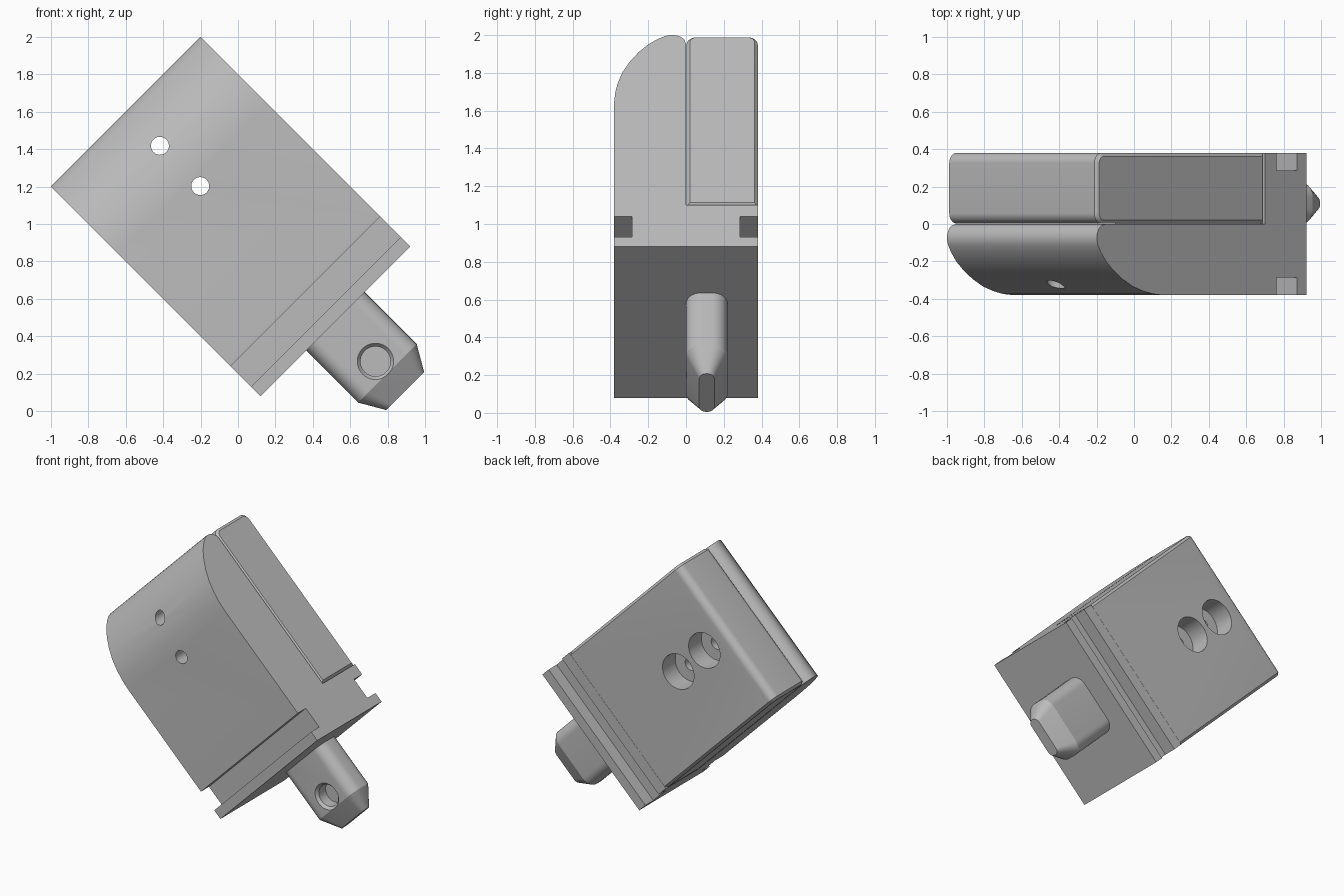
import bpy, bmesh, math
from mathutils import Vector

cube = bpy.data.objects.get("Cube")
if cube:
    bpy.data.objects.remove(cube)

# Tilted frame: U runs down the length, V across the width, Y is depth
S = math.sqrt(0.5)
U, V, Y = Vector((S, 0, -S)), Vector((S, 0, S)), Vector((0, 1, 0))
V0, V1 = 0.141, 1.274
MID = (V0 + V1) / 2

grey = bpy.data.materials.new("satin grey")
grey.use_nodes = True
colour = (0.5, 0.5, 0.5, 1)
grey.diffuse_color = colour
for node in grey.node_tree.nodes:
    if node.type == 'BSDF_PRINCIPLED':
        node.inputs["Base Color"].default_value = colour


def loft(name, rings):
    """Closed solid through rings of (u, v, y) points."""
    bm = bmesh.new()
    loops = [[bm.verts.new(U * u + V * v + Y * y) for u, v, y in ring] for ring in rings]
    n = len(loops[0])
    for a, b in zip(loops, loops[1:]):
        for i in range(n):
            j = (i + 1) % n
            bm.faces.new((a[i], a[j], b[j], b[i]))
    bm.faces.new(loops[0])
    bm.faces.new(loops[-1])
    bmesh.ops.recalc_face_normals(bm, faces=bm.faces)
    mesh = bpy.data.meshes.new(name)
    bm.to_mesh(mesh)
    bm.free()
    mesh.materials.append(grey)
    obj = bpy.data.objects.new(name, mesh)
    bpy.context.collection.objects.link(obj)
    return obj


def rounded_box(a0, a1, b0, b1, radii, steps=8):
    """Rectangle outline with one radius per corner, counter-clockwise from (a1, b1)."""
    corners = [(a1, b1, -1, -1), (a0, b1, 1, -1), (a0, b0, 1, 1), (a1, b0, -1, 1)]
    pts = []
    for k, ((a, b, sa, sb), r) in enumerate(zip(corners, radii)):
        for i in range(steps + 1 if r else 1):
            t = math.pi / 2 * (k + i / steps)
            pts.append((a + sa * r + r * math.cos(t), b + sb * r + r * math.sin(t)))
    return pts


def drill(name, u, profile, sides=40):
    """Round cutter along Y from (y, radius) pairs."""
    angles = [2 * math.pi * i / sides for i in range(sides)]
    cutter = loft(name, [[(u + r * math.cos(t), MID + r * math.sin(t), y) for t in angles]
                         for y, r in profile])
    cutter.hide_render = True
    return cutter


def cut(obj, cutters):
    for c in cutters:
        mod = obj.modifiers.new("hole", 'BOOLEAN')
        mod.operation = 'DIFFERENCE'
        mod.solver = 'EXACT'
        mod.object = c
    graph = bpy.context.evaluated_depsgraph_get()
    mesh = bpy.data.meshes.new_from_object(obj.evaluated_get(graph))
    obj.modifiers.clear()
    obj.data = mesh


# Front body: curved nose, solid foot and a groove on each side
groove = [(-0.042, 0.38), (-0.042, 0.285), (-0.198, 0.285), (-0.198, 0.38)]
nose = [(-1.06, -0.38), (-1.13, -0.374), (-1.2, -0.36), (-1.28, -0.335), (-1.36, -0.295),
        (-1.43, -0.248), (-1.485, -0.2), (-1.525, -0.15), (-1.548, -0.11), (-1.556, -0.08),
        (-1.552, -0.05), (-1.54, -0.025), (-1.52, -0.008), (-1.486, 0)]
outline = ([(0.03, -0.38)] + [(u, -y) for u, y in groove] + nose
           + [(-0.283, 0), (-0.283, 0.38)] + groove[::-1] + [(0.03, 0.38)])
body = loft("front_body", [[(u, v, y) for u, y in outline] for v in (V0, V1)])

# Back plate: rounded top edges, chamfered sides
rings = []
for v, inset in ((V0, 0.018), (V0 + 0.018, 0), (V1 - 0.018, 0), (V1, 0.018)):
    pts = rounded_box(-1.556 + inset, -0.284 - inset, 0.003 + inset, 0.38 - inset,
                      (0, 0.055 - inset, 0.055 - inset, 0))
    rings.append([(u, v, y) for u, y in pts])
plate = loft("back_plate", rings)

# Tang: rounded bar with a tapered tip
rings = []
for u, hv, hy, r in ((0.0, 0.221, 0.11, 0.08), (0.423, 0.221, 0.11, 0.08), (0.557, 0.143, 0.04, 0.038)):
    pts = rounded_box(MID - hv, MID + hv, 0.11 - hy, 0.11 + hy, [r] * 4)
    rings.append([(u, v, y) for v, y in pts])
tang = loft("tang", rings)

# Counterbored screw holes and the blind dimple in the tang
screws = [drill("screw_cutter", u, [(-0.6, 0.048), (0.23, 0.048), (0.23, 0.13), (0.6, 0.13)])
          for u in (-1.298, -0.993)]
dimple = drill("dimple_cutter", 0.332, [(-0.02, 0.1), (0.0, 0.097), (0.02, 0.08), (0.1, 0.08)])
cut(body, screws)
cut(plate, screws)
cut(tang, [dimple])
for c in screws + [dimple]:
    bpy.data.objects.remove(c)

# Smooth the curved surfaces, keep the edges sharp
bpy.ops.object.select_all(action='DESELECT')
for obj in (body, plate, tang):
    obj.select_set(True)
bpy.context.view_layer.objects.active = body
bpy.ops.object.shade_smooth_by_angle(angle=math.radians(25))
